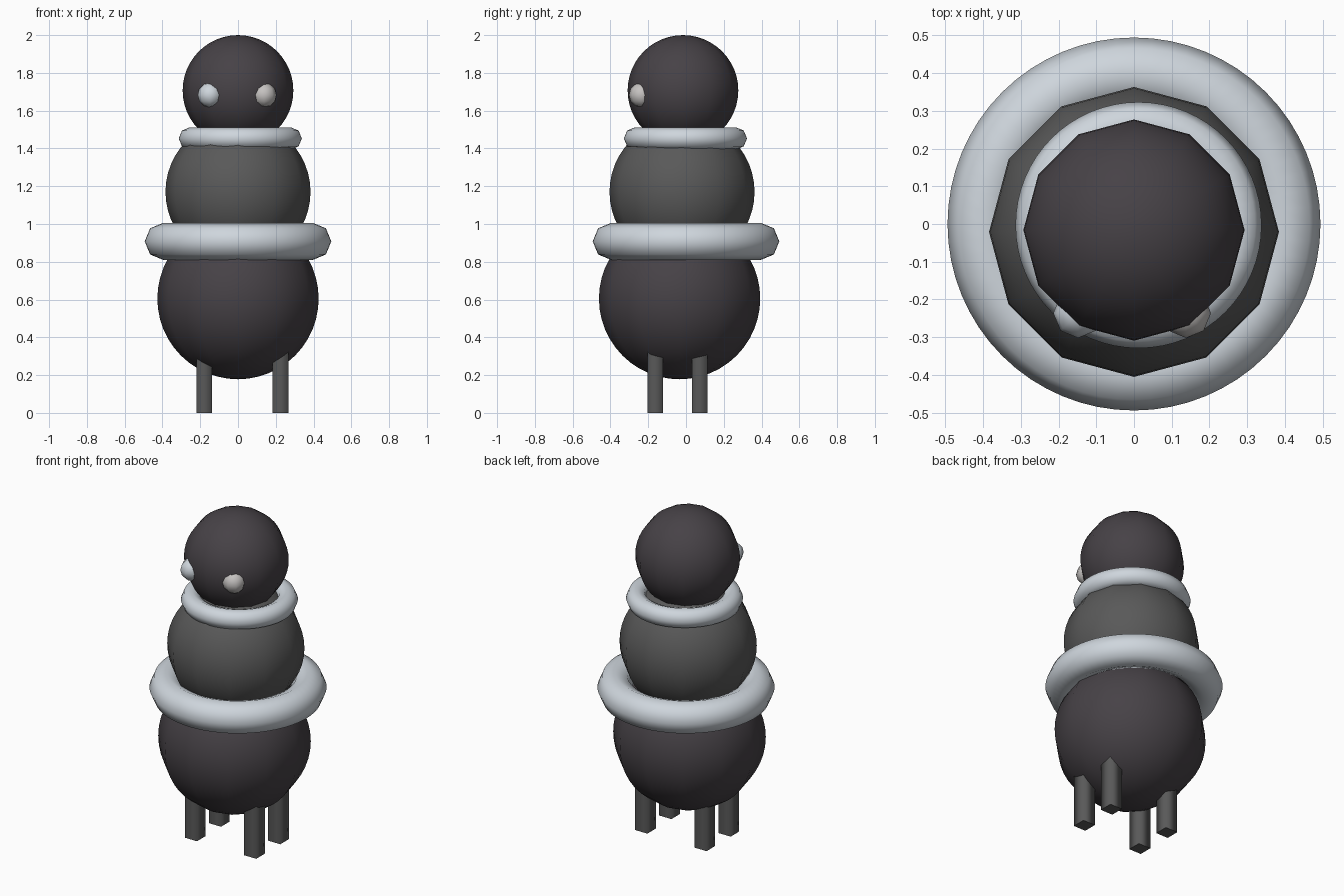
import bpy, math

if "Cube" in bpy.data.objects:
    bpy.data.objects.remove(bpy.data.objects["Cube"])


def material(name, rgb):
    m = bpy.data.materials.new(name)
    m.diffuse_color = (*rgb, 1)
    m.use_nodes = True
    m.node_tree.nodes["Principled BSDF"].inputs["Base Color"].default_value = m.diffuse_color
    return m


charcoal = material("charcoal", (0.062, 0.054, 0.062))
grey = material("mid grey", (0.1, 0.1, 0.1))
silver = material("pale silver", (0.62, 0.67, 0.72))
stone = material("warm light grey", (0.56, 0.54, 0.53))


def finish(name, mat):
    ob = bpy.context.object
    ob.name = name
    ob.data.materials.append(mat)
    for p in ob.data.polygons:
        p.use_smooth = True
    return ob


def ball(name, loc, r, mat, segs=12, rings=24):
    bpy.ops.mesh.primitive_uv_sphere_add(segments=segs, ring_count=rings, radius=r, location=loc)
    return finish(name, mat)


def ring(name, loc, major, minor, mat):
    bpy.ops.mesh.primitive_torus_add(major_segments=64, minor_segments=8, location=loc,
                                     major_radius=major, minor_radius=minor)
    return finish(name, mat)


# Three stacked body balls
ball("lower_body", (0, -0.034, 0.605), 0.427, charcoal)
ball("upper_body", (0, -0.021, 1.17), 0.384, grey)
ball("head", (0, -0.016, 1.707), 0.293, charcoal)

# Rings at the waist and neck
ring("waist_ring", (0, 0, 0.908), 0.396, 0.098, silver)
ring("neck_ring", (0.012, -0.003, 1.453), 0.267, 0.059, silver)

# Eyes
ball("left_eye", (-0.148, -0.236, 1.683), 0.066, silver, 8, 6)
ball("right_eye", (0.138, -0.236, 1.683), 0.066, stone, 8, 6)

# Four square legs
for x in (-0.178, 0.225):
    for y in (-0.162, 0.072):
        bpy.ops.mesh.primitive_cylinder_add(vertices=4, radius=0.0415 * math.sqrt(2), depth=0.4,
                                            location=(x, y, 0.2), rotation=(0, 0, math.pi / 4))
        leg = finish("leg", grey)
        for p in leg.data.polygons:
            if abs(p.normal.z) > 0.9:
                p.use_smooth = False
